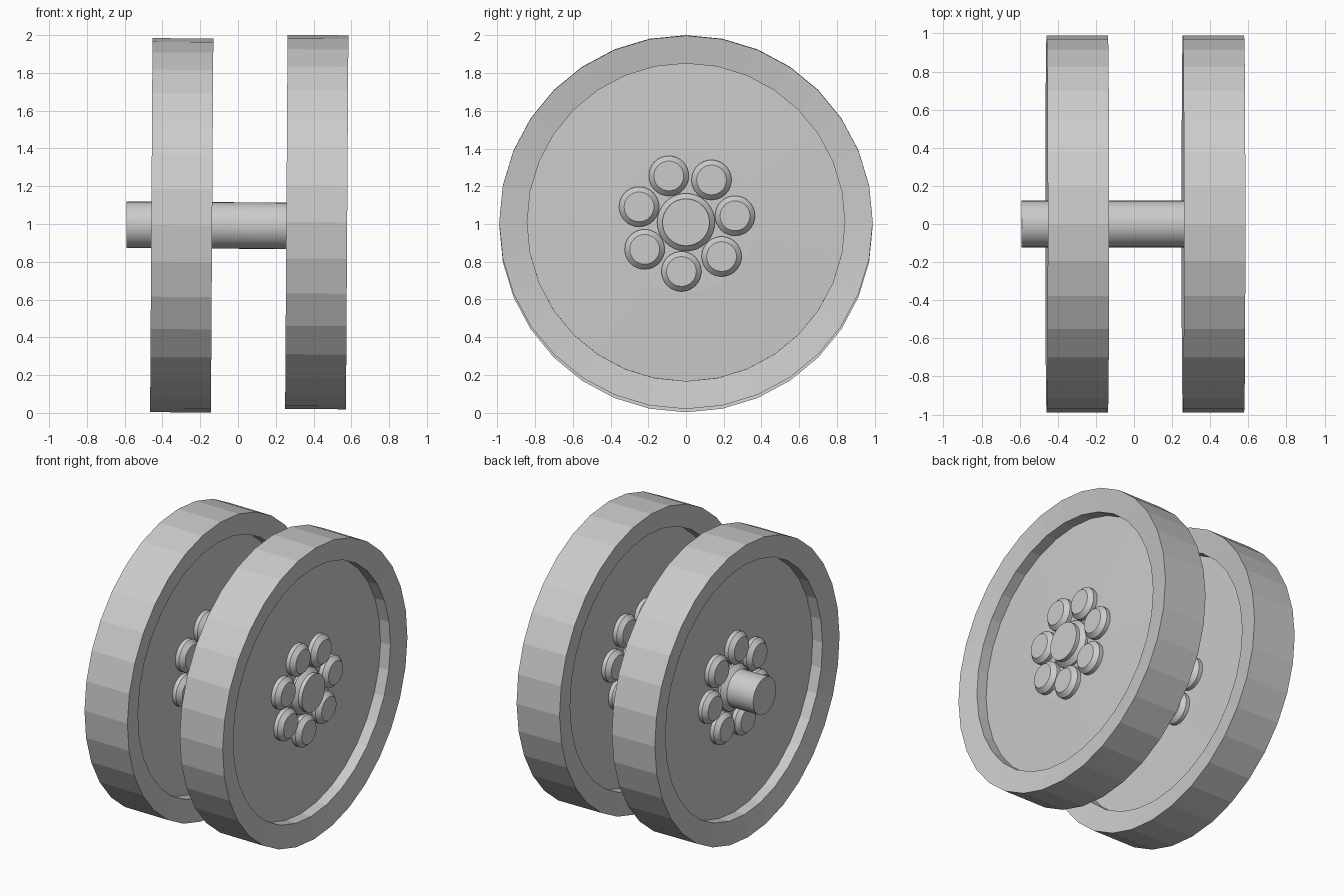
import bpy, bmesh, math
from mathutils import Matrix, Vector

if "Cube" in bpy.data.objects:
    bpy.data.objects.remove(bpy.data.objects["Cube"])

TILT = Matrix.Rotation(0.0065, 4, 'Y')


def lathe(bm, profile, centre=(0, 0), sides=32):
    """Revolve (x, radius) points around an axis parallel to x."""
    cy, cz = centre
    rings = []
    for x, r in profile:
        if r == 0:
            rings.append([bm.verts.new((x, cy, cz))])
        else:
            rings.append([bm.verts.new((x, cy + r * math.cos(2 * math.pi * i / sides),
                                        cz + r * math.sin(2 * math.pi * i / sides)))
                          for i in range(sides)])
    for a, b in zip(rings, rings[1:]):
        for i in range(sides):
            j = (i + 1) % sides
            if len(a) == 1:
                bm.faces.new((a[0], b[i], b[j]))
            elif len(b) == 1:
                bm.faces.new((a[i], b[0], a[j]))
            else:
                bm.faces.new((a[i], b[i], b[j], a[j]))


def finish(bm, name, location, smooth=False):
    bmesh.ops.recalc_face_normals(bm, faces=bm.faces[:])
    mesh = bpy.data.meshes.new(name)
    bm.to_mesh(mesh)
    bm.free()
    ob = bpy.data.objects.new(name, mesh)
    bpy.context.collection.objects.link(ob)
    ob.matrix_world = Matrix.Translation(Vector(location)) @ TILT
    if smooth:
        bpy.ops.object.select_all(action='DESELECT')
        bpy.context.view_layer.objects.active = ob
        ob.select_set(True)
        bpy.ops.object.shade_smooth_by_angle(angle=math.radians(30))
    return ob


def two_sided(half, left, right):
    """Join a left and a right half profile; half(depth) lists points inwards to outwards."""
    return [(-x, r) for x, r in half(left)] + [(x, r) for x, r in reversed(half(right))]


def build_wheel(side, location, left, right, turn):
    """left and right are the disc's distances from the wheel's middle plane."""
    # Rim with slightly dished faces around a recessed disc
    bm = bmesh.new()
    lathe(bm, two_sided(lambda d: [(d, 0), (d, 0.37), (0.063, 0.842),
                                   (0.137, 0.842), (0.161, 0.99)], left, right))
    finish(bm, side + "_wheel", location)

    # Chamfered collar around the axle
    bm = bmesh.new()
    lathe(bm, two_sided(lambda d: [(d + 0.045, 0), (d + 0.045, 0.123), (d + 0.015, 0.153)],
                        left, right))
    finish(bm, side + "_collar", location, True)

    # Ring of seven bolts passing through the disc
    bm = bmesh.new()
    for k in range(7):
        a = turn + k * 2 * math.pi / 7
        lathe(bm, two_sided(lambda d: [(d + 0.055, 0), (d + 0.055, 0.079), (d + 0.027, 0.106)],
                            left, right),
              (0.262 * math.cos(a), 0.262 * math.sin(a)))
    finish(bm, side + "_bolts", location, True)


build_wheel("left", (-0.298, 0, 0.993), 0.05, 0.055, math.radians(-7.5))
build_wheel("right", (0.417, 0, 1.01), 0.04, 0.08, math.radians(7.5))

# Axle joining the wheels, sticking out on the left
bm = bmesh.new()
lathe(bm, [(-0.59, 0), (-0.59, 0.123), (0.4, 0.123), (0.4, 0)])
finish(bm, "axle", (0, 0, 0.992), True)

# Axle end in the right wheel
bm = bmesh.new()
lathe(bm, [(0, 0), (0, 0.125), (0.15, 0.125), (0.15, 0)])
finish(bm, "axle_end", (0.417, 0, 1.01), True)
